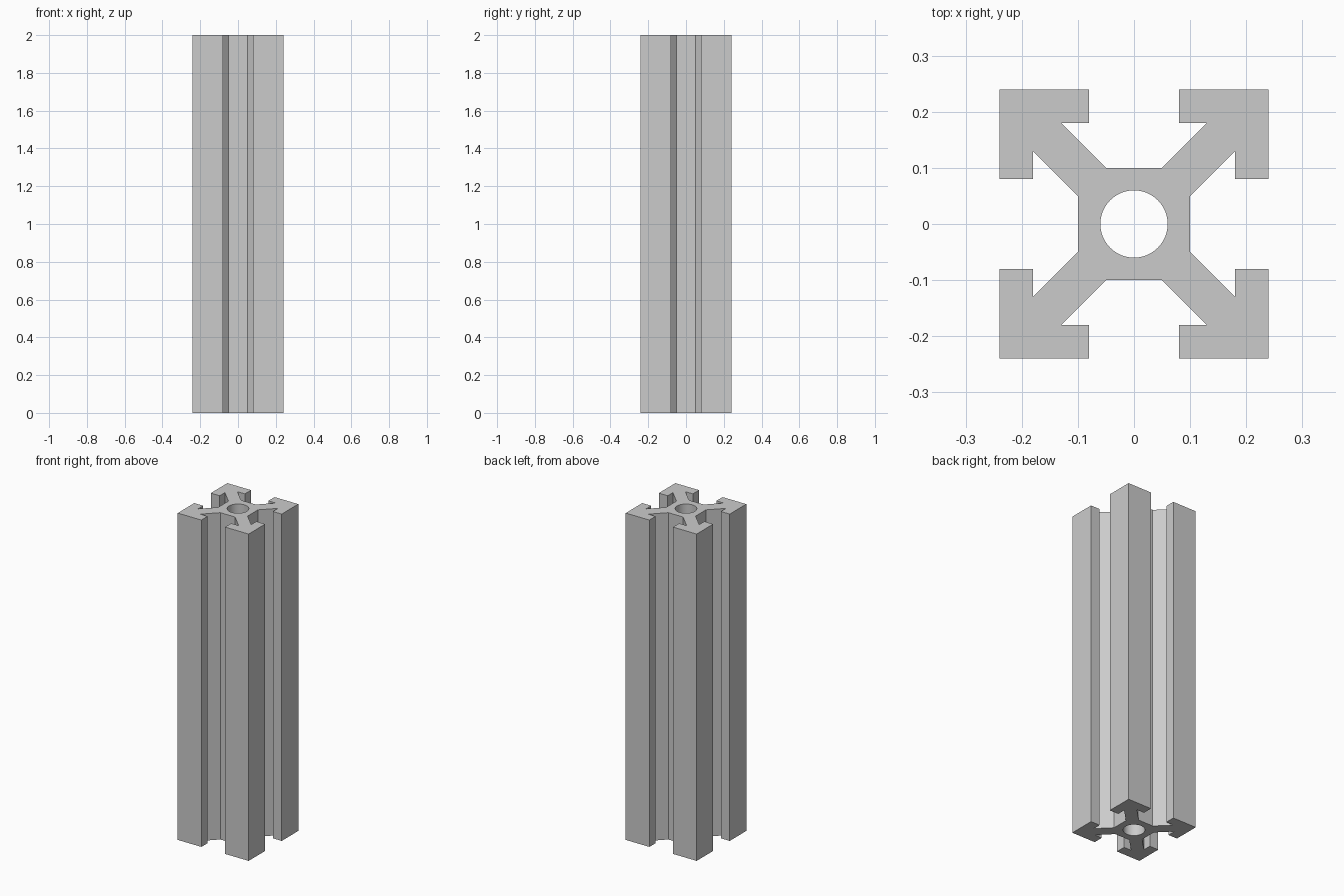
import bpy, bmesh, math
from mathutils import Matrix, Vector

LENGTH = 2.0
BORE_RADIUS = 0.06
BORE_SIDES = 48

cube = bpy.data.objects.get("Cube")
if cube:
    bpy.data.objects.remove(cube, do_unlink=True)

# Plain aluminium finish
metal = bpy.data.materials.new("plain_grey_metal")
metal.use_nodes = True
grey = (0.6, 0.6, 0.6, 1.0)
metal.diffuse_color = grey
metal.node_tree.nodes["Principled BSDF"].inputs["Base Color"].default_value = grey

# One corner arm of the cross-section: web, hooked lips and square corner
arm = [(0.10, 0.05), (0.18, 0.13), (0.18, 0.08), (0.24, 0.08), (0.24, 0.24),
       (0.08, 0.24), (0.08, 0.18), (0.13, 0.18), (0.05, 0.10)]

# Repeat the arm around the axis for the whole outline
outline = []
for quarter in range(4):
    turn = Matrix.Rotation(quarter * math.pi / 2, 3, 'Z')
    outline += [turn @ Vector((x, y, 0)) for x, y in arm]

# Central round bore
bore = []
for i in range(BORE_SIDES):
    a = math.tau * i / BORE_SIDES
    bore.append(Vector((BORE_RADIUS * math.cos(a), BORE_RADIUS * math.sin(a), 0)))


def add_loop(bm, points):
    verts = [bm.verts.new(p) for p in points]
    return [bm.edges.new((v, verts[(i + 1) % len(verts)])) for i, v in enumerate(verts)]


# Fill the cross-section and extrude it to full length
bm = bmesh.new()
edges = add_loop(bm, outline) + add_loop(bm, bore)
bmesh.ops.triangle_fill(bm, edges=edges, use_beauty=True, use_dissolve=False,
                        normal=(0, 0, 1))
result = bmesh.ops.extrude_face_region(bm, geom=bm.faces[:], use_keep_orig=True)
top = [g for g in result["geom"] if isinstance(g, bmesh.types.BMVert)]
bmesh.ops.translate(bm, verts=top, vec=(0, 0, LENGTH))
bmesh.ops.recalc_face_normals(bm, faces=bm.faces[:])

mesh = bpy.data.meshes.new("slotted_rail")
bm.to_mesh(mesh)
bm.free()
mesh.materials.append(metal)
rail = bpy.data.objects.new("slotted_rail", mesh)
bpy.context.collection.objects.link(rail)

# Smooth bore wall, crisp profile edges
bpy.ops.object.select_all(action='DESELECT')
rail.select_set(True)
bpy.context.view_layer.objects.active = rail
bpy.ops.object.shade_smooth_by_angle(angle=math.radians(30))
